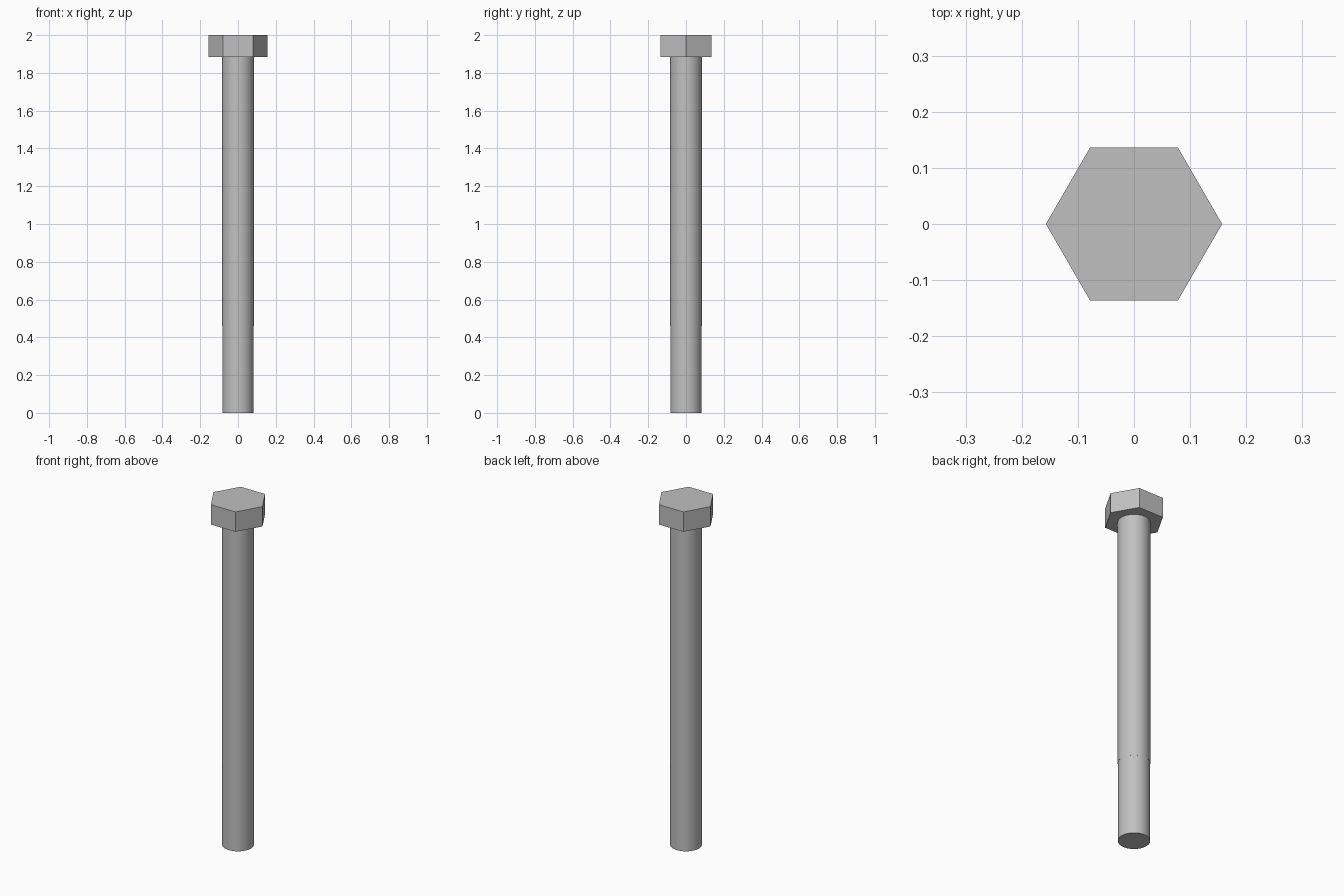
import bpy
from math import radians

cube = bpy.data.objects.get("Cube")
if cube:
    bpy.data.objects.remove(cube, do_unlink=True)

# Plain steel
steel = bpy.data.materials.new("grey steel")
steel.use_nodes = True
colour = (0.53, 0.53, 0.53, 1)
steel.diffuse_color = colour
steel.node_tree.nodes["Principled BSDF"].inputs["Base Color"].default_value = colour

TOP = 2.0
HEAD_BOTTOM = 1.885
THREAD_TOP = 0.46


def prism(name, sides, radius, bottom, top, turn=0, smooth=False):
    """Upright prism between two heights."""
    bpy.ops.mesh.primitive_cylinder_add(
        vertices=sides, radius=radius, depth=top - bottom,
        location=(0, 0, (bottom + top) / 2), rotation=(0, 0, radians(turn)))
    part = bpy.context.object
    part.name = name
    part.data.materials.append(steel)
    if smooth:
        bpy.ops.object.shade_smooth_by_angle(angle=radians(30))
    return part


# Six-sided head with corners on the x axis
prism("hex_head", 6, 0.157, HEAD_BOTTOM, TOP, turn=30)

# Plain shank, and the very slightly narrower threaded end
prism("shank", 64, 0.0838, THREAD_TOP, HEAD_BOTTOM, smooth=True)
prism("threaded_end", 64, 0.0832, 0, THREAD_TOP, smooth=True)
